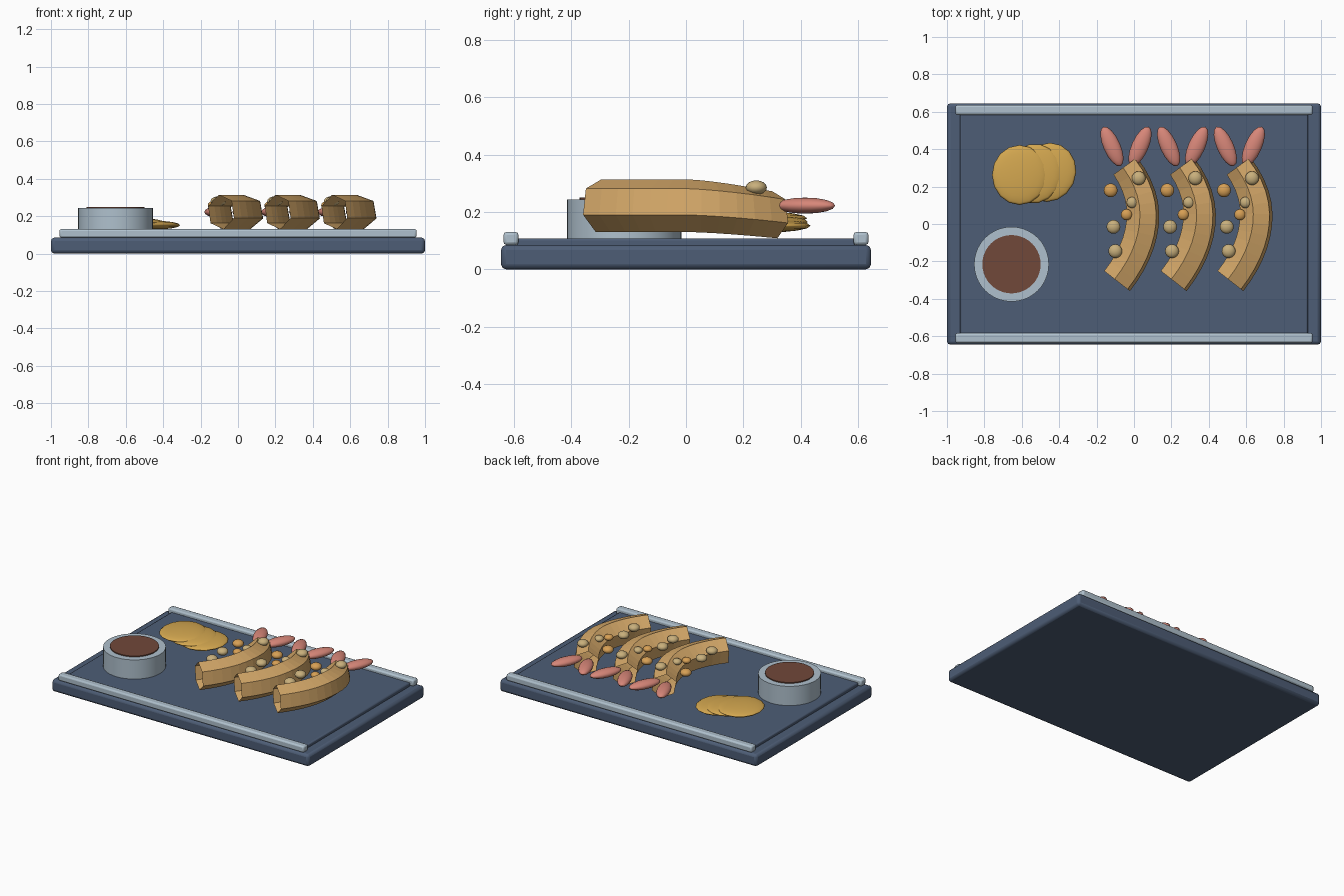
import bpy, bmesh, math
from mathutils import Vector

cube = bpy.data.objects.get("Cube")
if cube:
    bpy.data.objects.remove(cube, do_unlink=True)


def material(name, r, g, b):
    m = bpy.data.materials.new(name)
    m.use_nodes = True
    m.diffuse_color = (r, g, b, 1)
    m.node_tree.nodes["Principled BSDF"].inputs["Base Color"].default_value = (r, g, b, 1)
    return m


SLATE = material("slate blue", .075, .11, .18)
PALE_BLUE = material("pale blue grey", .43, .53, .61)
SAUCE = material("brown sauce", .165, .065, .042)
BATTER = material("golden batter", .66, .39, .14)
GOLD = material("yellow gold", .66, .39, .08)
CORAL = material("coral", .68, .24, .19)
CREAM = material("pale crumb", .58, .43, .20)
ORANGE = material("orange crumb", .68, .35, .09)


def finish(name, mat, smooth=None):
    ob = bpy.context.object
    ob.name = name
    ob.data.materials.append(mat)
    if smooth:
        bpy.ops.object.shade_smooth_by_angle(angle=math.radians(smooth))
    return ob


def box(name, mat, centre_y, half, z0, z1, bevel):
    bpy.ops.mesh.primitive_cube_add(size=2, location=(0, centre_y, (z0 + z1) / 2))
    ob = bpy.context.object
    ob.scale = (half[0], half[1], (z1 - z0) / 2)
    bpy.ops.object.transform_apply(location=False, rotation=False)
    mod = ob.modifiers.new("soft edges", 'BEVEL')
    mod.width, mod.segments = bevel, 2
    return finish(name, mat, 40)


def cylinder(name, mat, x, y, radius, z0, z1):
    bpy.ops.mesh.primitive_cylinder_add(vertices=40, radius=radius, depth=z1 - z0,
                                        location=(x, y, (z0 + z1) / 2))
    return finish(name, mat, 40)


def ellipsoid(name, mat, location, radii, turn=0):
    bpy.ops.mesh.primitive_uv_sphere_add(segments=16, ring_count=8, location=location,
                                         rotation=(0, 0, math.radians(turn)))
    bpy.context.object.scale = radii
    return finish(name, mat, 60)


def prawn_body(name, dx, rings=12, sides=6):
    """Open hexagonal tube swept along a bowed centreline, sagging at the tail."""
    bm = bmesh.new()
    loops = []
    for i in range(rings + 1):
        t = i / rings
        y = -.305 + .615 * t
        bow = 1.1 if y < .05 else 1.4
        x = .048 - bow * (y - .05) ** 2
        across = Vector((1, 2 * bow * (y - .05), 0)).normalized()
        sag = max(0, (t - .5) * 2) ** 1.4
        centre = Vector((x + dx, y, .222 - .032 * sag))
        radius = .093 - .01 * sag
        loop = []
        for k in range(sides):
            a = math.radians(40) + math.tau * k / sides
            loop.append(bm.verts.new(centre + across * radius * math.cos(a)
                                     + Vector((0, 0, radius * math.sin(a)))))
        loops.append(loop)
    for a, b in zip(loops, loops[1:]):
        for k in range(sides):
            n = (k + 1) % sides
            bm.faces.new((a[k], a[n], b[n], b[k]))
    bmesh.ops.recalc_face_normals(bm, faces=bm.faces)
    # Normals must face away from the tube's axis
    face = max(bm.faces, key=lambda f: f.calc_center_median().z)
    if face.normal.z < 0:
        bmesh.ops.reverse_faces(bm, faces=bm.faces)
    me = bpy.data.meshes.new(name)
    bm.to_mesh(me)
    bm.free()
    me.materials.append(BATTER)
    bpy.context.collection.objects.link(bpy.data.objects.new(name, me))


# Tray with raised panel and two long rails
box("tray_base", SLATE, 0, (1, .645), 0, .085, .018)
box("tray_panel", SLATE, 0, (.93, .59), .06, .108, .008)
for label, side in (("front", -1), ("back", 1)):
    box(label + "_rail", PALE_BLUE, side * .61, (.955, .026), .085, .13, .01)

# Dipping bowl
cylinder("sauce_bowl", PALE_BLUE, -.655, -.215, .2, .105, .243)
cylinder("sauce", SAUCE, -.655, -.215, .156, .23, .25)

# Overlapping vegetable slices
for i in range(3):
    ellipsoid(f"slice_{i + 1}", GOLD, (-.612 + .077 * i, .262 + .007 * i, .178 - .013 * i),
              (.147, .16, .024), -12 * i)

# Fried prawns: body, tail fins and crumbs
CRUMBS = [(.025, .245, .285, CREAM), (-.01, .115, .278, CREAM), (-.04, .05, .27, ORANGE),
          (-.11, -.015, .28, CREAM), (-.1, -.145, .28, CREAM), (-.125, .18, .257, ORANGE)]
for i in range(3):
    dx = .303 * i
    prawn_body(f"prawn_body_{i + 1}", dx)
    for label, side in (("left", 1), ("right", -1)):
        ellipsoid(f"prawn_{i + 1}_{label}_tail_fin", CORAL,
                  (dx - .043 + side * .075, .415, .222), (.045, .115, .028), -side * 24)
    for j, (x, y, z, mat) in enumerate(CRUMBS):
        r = .03 if j in (1, 2) else .037
        ellipsoid(f"prawn_{i + 1}_crumb_{j + 1}", mat, (x + dx, y, z), (r, r, r * .68))
